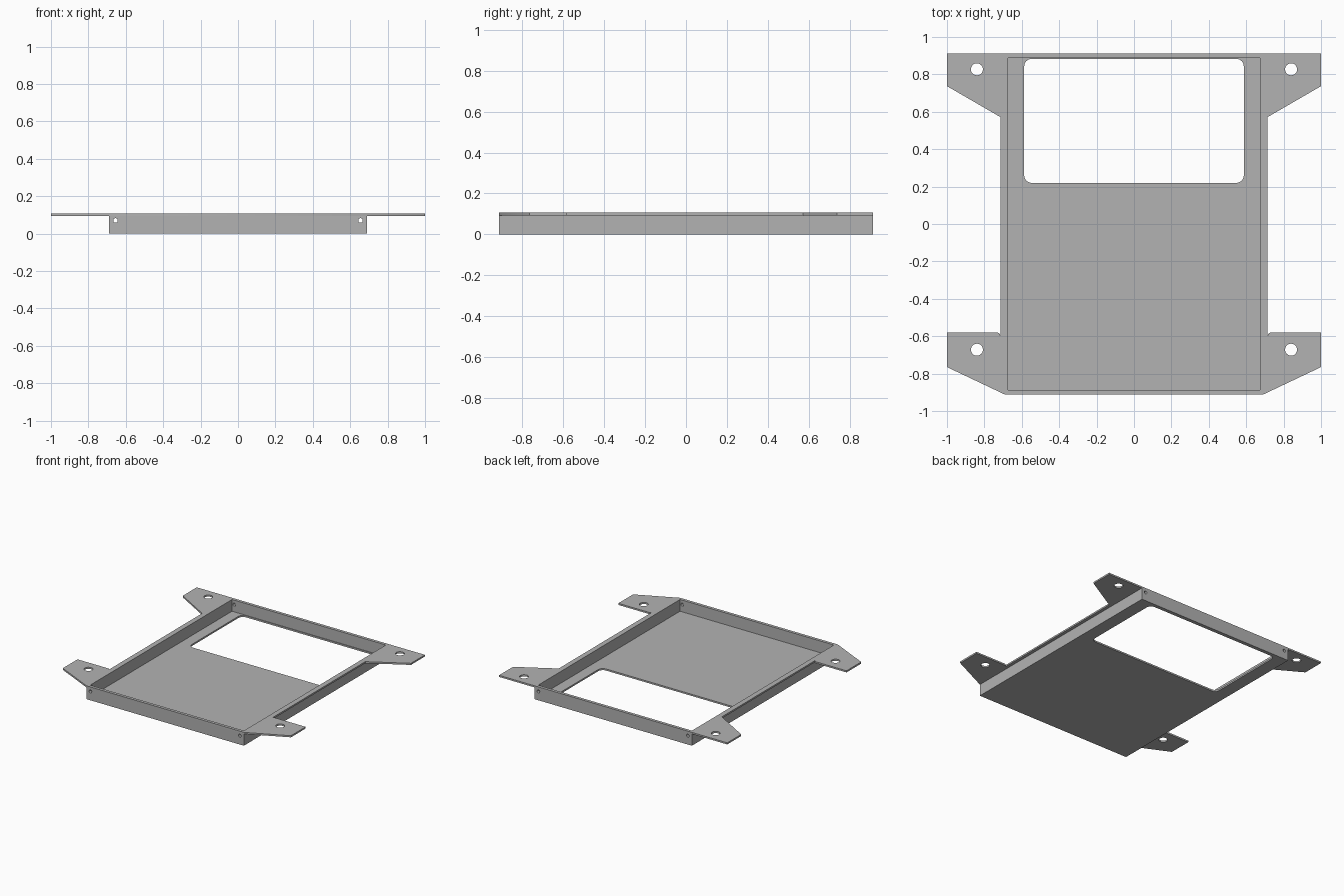
import bpy, bmesh, math
from mathutils import Matrix, Vector

cube = bpy.data.objects.get("Cube")
if cube:
    bpy.data.objects.remove(cube, do_unlink=True)

grey = bpy.data.materials.new("sheet_metal_grey")
grey.use_nodes = True
colour = (0.448, 0.448, 0.448, 1)
grey.diffuse_color = colour
grey.node_tree.nodes["Principled BSDF"].inputs["Base Color"].default_value = colour

WIDTH, DEPTH, HEIGHT = 0.69, 0.912, 0.106   # half width, half depth, full height
SHEET = 0.013
IN_X, IN_Y = 0.674, 0.888                   # inner faces of the walls
UNDER = HEIGHT - SHEET                      # underside of the flange


def arc(cx, cy, r, start=0, sweep=360, steps=32):
    """Points on an arc; a full circle leaves out the repeated end point."""
    count = steps if sweep == 360 else steps + 1
    angles = [math.radians(start + sweep * i / steps) for i in range(count)]
    return [(cx + r * math.cos(a), cy + r * math.sin(a)) for a in angles]


def rect(x0, y0, x1, y1, r=0):
    if not r:
        return [(x0, y0), (x1, y0), (x1, y1), (x0, y1)]
    return (arc(x1 - r, y1 - r, r, 0, 90, 8) + arc(x0 + r, y1 - r, r, 90, 90, 8)
            + arc(x0 + r, y0 + r, r, 180, 90, 8) + arc(x1 - r, y0 + r, r, 270, 90, 8))


def plate(name, loops, base, thickness, matrix=Matrix()):
    """Sheet with holes: first loop is the outline, the others are cut-outs."""
    curve = bpy.data.curves.new(name, 'CURVE')
    curve.dimensions, curve.fill_mode = '2D', 'BOTH'
    curve.extrude = thickness / 2
    for loop in loops:
        spline = curve.splines.new('POLY')
        spline.points.add(len(loop) - 1)
        for point, (x, y) in zip(spline.points, loop):
            point.co = (x, y, 0, 1)
        spline.use_cyclic_u = True
    helper = bpy.data.objects.new(name + "_outline", curve)
    bpy.context.collection.objects.link(helper)
    bpy.context.view_layer.update()
    evaluated = helper.evaluated_get(bpy.context.evaluated_depsgraph_get())
    mesh = bpy.data.meshes.new_from_object(evaluated)
    bpy.data.objects.remove(helper, do_unlink=True)
    bpy.data.curves.remove(curve)

    bm = bmesh.new()
    bm.from_mesh(mesh)
    bmesh.ops.remove_doubles(bm, verts=bm.verts, dist=0.0001)
    lift = Matrix.Translation(Vector((0, 0, base + thickness / 2)))
    bmesh.ops.transform(bm, matrix=matrix @ lift, verts=bm.verts)
    bmesh.ops.recalc_face_normals(bm, faces=bm.faces)
    for face in bm.faces:
        face.smooth = True
    bm.to_mesh(mesh)
    bm.free()
    mesh.set_sharp_from_angle(angle=math.radians(30))
    mesh.materials.clear()
    mesh.materials.append(grey)
    obj = bpy.data.objects.new(name, mesh)
    bpy.context.collection.objects.link(obj)
    return obj


# Floor with the rounded window at the back
plate("floor", [rect(-WIDTH, -DEPTH, WIDTH, DEPTH),
                rect(-0.587, 0.22, 0.587, 0.883, 0.04)], 0, SHEET)

# Front and back walls with small screw holes
upright = Matrix.Rotation(math.radians(90), 4, 'X')
for name, base in (("front_wall", IN_Y), ("back_wall", -DEPTH)):
    holes = [arc(side * 0.655, 0.07, 0.012, steps=20) for side in (-1, 1)]
    plate(name, [rect(-WIDTH, SHEET, WIDTH, UNDER)] + holes,
          base, DEPTH - IN_Y, upright)

# Side walls
for name, x0, x1 in (("left_wall", IN_X, WIDTH), ("right_wall", -WIDTH, -IN_X)):
    plate(name, [rect(x0, -IN_Y, x1, IN_Y)], SHEET, UNDER - SHEET)

# Top flange with four mounting ears
notch = arc(0.731, -0.597, 0.016, 180, -90, 6)
half = ([(WIDTH, -DEPTH), (1, -0.765), (1, -0.581)] + notch[::-1]
        + [(0.715, 0.572), (1, 0.737), (1, DEPTH)])
outline = half + [(-x, y) for x, y in reversed(half)]
ear_holes = [arc(side * 0.84, y, 0.032) for side in (-1, 1) for y in (-0.672, 0.827)]
plate("top_flange", [outline, rect(-IN_X, -IN_Y, IN_X, IN_Y)] + ear_holes, UNDER, SHEET)
